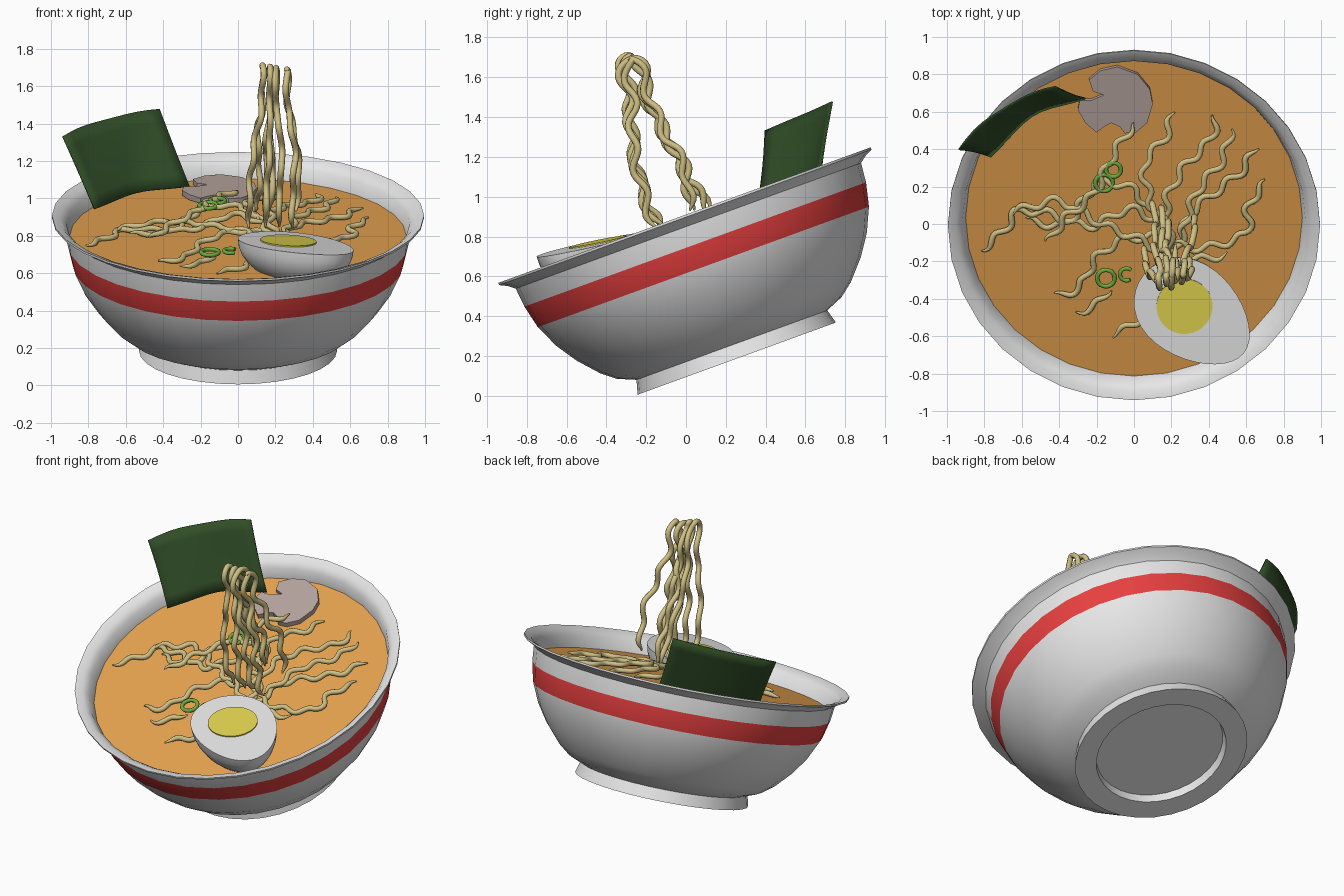
import bpy, bmesh, math
from mathutils import Vector, Matrix

cube = bpy.data.objects.get("Cube")
if cube:
    bpy.data.objects.remove(cube)

# The whole bowl leans forward around its foot
TILT = Matrix.Translation((0, 0.255, 0.187)) @ Matrix.Rotation(math.radians(20), 4, 'X')
SOUP = 0.65


def material(name, r, g, b):
    m = bpy.data.materials.new(name)
    m.use_nodes = True
    m.diffuse_color = (r, g, b, 1)
    node = next(n for n in m.node_tree.nodes if n.type == 'BSDF_PRINCIPLED')
    node.inputs["Base Color"].default_value = (r, g, b, 1)
    return m


white = material("white", .8, .8, .8)
red = material("red", .8, .05, .05)
broth = material("broth_orange", .8, .37, .08)
yellow = material("yolk_yellow", .76, .66, .08)
dark_green = material("seaweed_green", .03, .075, .02)
noodle_tan = material("noodle_tan", .62, .52, .23)
mushroom_pink = material("mushroom_beige", .48, .38, .35)
fresh_green = material("onion_green", .16, .42, .05)


def finish(name, bm, mats, matrix=TILT, angle=40):
    bmesh.ops.recalc_face_normals(bm, faces=bm.faces)
    me = bpy.data.meshes.new(name)
    bm.to_mesh(me)
    bm.free()
    for m in mats:
        me.materials.append(m)
    ob = bpy.data.objects.new(name, me)
    bpy.context.collection.objects.link(ob)
    ob.matrix_world = matrix
    bpy.ops.object.select_all(action='DESELECT')
    ob.select_set(True)
    bpy.context.view_layer.objects.active = ob
    bpy.ops.object.shade_smooth_by_angle(angle=math.radians(angle))
    return ob


def lathe(profile, steps=32):
    bm = bmesh.new()
    verts = [bm.verts.new((r, 0, z)) for r, z in profile]
    edges = [bm.edges.new(p) for p in zip(verts, verts[1:])]
    bmesh.ops.spin(bm, geom=verts + edges, cent=(0, 0, 0), axis=(0, 0, 1),
                   angle=math.tau, steps=steps)
    bmesh.ops.remove_doubles(bm, verts=bm.verts, dist=1e-4)
    return bm


def on_soup(x, y, lift):
    """Tilted-frame position of a point seen at x, y from above."""
    h = SOUP + lift
    return Vector((x, (y - .255 + .342 * h) / .94, h))


# Bowl: underside recess, foot, wall, rim and lining in one profile
bm = lathe([(0, .05), (.39, .05), (.40, 0), (.53, 0), (.51, .072), (.60, .11),
            (.67, .165), (.76, .266), (.83, .37), (.885, .49), (.913, .61),
            (.923, .71), (.955, .735), (.995, .755), (.995, .767), (.95, .752),
            (.918, .72), (.90, .65), (.86, .48), (.73, .28), (.5, .12), (0, .10)])
for f in bm.faces:
    c = f.calc_center_median()
    band = .49 < c.z < .61 and Vector((c.x, c.y)).length > .885
    f.material_index = int(band)
finish("bowl", bm, [white, red])

# Soup surface
bm = bmesh.new()
bmesh.ops.create_circle(bm, cap_ends=True, segments=32, radius=.905,
                        matrix=Matrix.Translation((0, 0, SOUP)))
finish("soup", bm, [broth])

# Half egg, blunt at one end, with its own lean
n = Vector((.05, -.2, 1)).normalized()
long_axis = Vector((.77, -.64, 0))
long_axis = (long_axis - n * long_axis.dot(n)).normalized()
EGG = Matrix((long_axis, n.cross(long_axis), n)).transposed().to_4x4()
EGG.translation = (.32, -.48, .759)
arc = [(math.cos(i * math.pi / 16), -math.sin(i * math.pi / 16)) for i in range(9)]
bm = lathe([(0, 0)] + arc, 36)
for v in bm.verts:
    x = v.co.x
    v.co = (.345 * x, .25 * v.co.y * (1 - .16 * x), .22 * v.co.z)
finish("egg_white", bm, [white], EGG)
bm = bmesh.new()
bmesh.ops.create_cone(bm, cap_ends=True, segments=32, radius1=.15, radius2=.15,
                      depth=.008, matrix=Matrix.Translation((-.065, 0, .003)))
finish("egg_yolk", bm, [yellow], EGG)

# Curved seaweed sheet stretched between four corners
A, B, C, D = map(Vector, [(-.94, .40, 1.33), (-.42, .735, 1.475),
                          (-.26, .68, 1.065), (-.77, .36, .94)])
bulge = Vector((-.035, .05, .02))
NU, NV = 10, 6
bm = bmesh.new()
grid = []
for j in range(NV + 1):
    v = j / NV
    row = []
    for i in range(NU + 1):
        u = i / NU
        p = A.lerp(B, u).lerp(D.lerp(C, u), v) + bulge * math.sin(math.pi * u)
        p += Vector((0, .008, .004)) * math.sin(9 * u + 3 * v)
        row.append(bm.verts.new(p))
    grid.append(row)
for r0, r1 in zip(grid, grid[1:]):
    for i in range(NU):
        bm.faces.new((r0[i], r0[i + 1], r1[i + 1], r1[i]))
sheet = finish("seaweed_sheet", bm, [dark_green], Matrix())
sheet.modifiers.new("thickness", 'SOLIDIFY').thickness = .008

# Mushroom slice: cap with a notch and a stem
outline = [(-.24, .78), (-.18, .83), (-.09, .85), (.02, .81), (.085, .73), (.10, .65),
           (.07, .55), (.01, .50), (-.05, .495), (-.075, .53), (-.12, .55), (-.16, .53),
           (-.20, .50), (-.26, .55), (-.30, .62), (-.29, .67), (-.23, .67), (-.16, .70),
           (-.22, .72)]
bm = bmesh.new()
face = bm.faces.new([bm.verts.new(on_soup(x, y, .005)) for x, y in outline])
top = bmesh.ops.extrude_face_region(bm, geom=[face])["geom"]
bmesh.ops.translate(bm, vec=(0, 0, .03),
                    verts=[g for g in top if isinstance(g, bmesh.types.BMVert)])
finish("mushroom_slice", bm, [mushroom_pink])


def tubes(name, paths, radius, mat, matrix, closed=False, taper=True):
    cu = bpy.data.curves.new(name, 'CURVE')
    cu.dimensions = '3D'
    cu.bevel_depth, cu.bevel_resolution, cu.use_fill_caps = radius, 2, True
    for path in paths:
        sp = cu.splines.new('POLY')
        sp.points.add(len(path) - 1)
        for i, (pt, co) in enumerate(zip(sp.points, path)):
            pt.co = (*co, 1)
            end = min(i, len(path) - 1 - i)
            pt.radius = min(1, .3 + .2 * end) if taper else 1
        sp.use_cyclic_u = closed
        sp.use_smooth = True
    cu.materials.append(mat)
    ob = bpy.data.objects.new(name, cu)
    bpy.context.collection.objects.link(ob)
    ob.matrix_world = matrix
    bpy.ops.object.select_all(action='DESELECT')
    ob.select_set(True)
    bpy.context.view_layer.objects.active = ob
    bpy.ops.object.convert(target='MESH')


def wavy(points, up, amp, wave, phase):
    """Even samples along a rounded path with a sideways ripple."""
    pts = []
    for a, b in zip(points, points[1:]):
        count = max(2, round((b - a).length / .018))
        pts += [a.lerp(b, i / count) for i in range(count)]
    pts.append(points[-1])
    for _ in range(12):
        pts = [pts[0]] + [(a + b + c) / 3 for a, b, c in zip(pts, pts[1:], pts[2:])] + [pts[-1]]
    out, run = [], phase
    for i, p in enumerate(pts):
        d = pts[min(i + 1, len(pts) - 1)] - pts[max(i - 1, 0)]
        run += d.length / 2
        out.append(p + d.cross(up).normalized() * amp * math.sin(math.tau * run / wave))
    return out


# Loose noodles on the soup, heaped up towards the middle
loose = [
    [(-.82, -.14), (-.68, -.03), (-.64, .08), (-.45, .06), (-.24, -.03), (-.02, .1), (.15, .0)],
    [(-.66, .06), (-.4, .14), (-.18, 0), (.08, -.1), (.2, -.2)],
    [(-.46, -.1), (-.38, .03), (-.22, .14), (-.12, .36), (0, .54)],
    [(.21, .6), (.17, .45), (.04, .34), (.08, .13), (.2, -.14)],
    [(.44, .58), (.42, .45), (.27, .32), (.16, .12), (.21, -.2)],
    [(.52, .51), (.48, .34), (.33, .18), (.25, -.08)],
    [(.65, .41), (.59, .29), (.46, .19), (.3, .07), (.21, -.2)],
    [(.71, .23), (.6, .1), (.62, -.06), (.36, -.14), (.2, -.1)],
    [(.5, -.16), (.37, -.19), (.2, -.2)],
    [(-.42, -.39), (-.27, -.34), (-.23, -.2), (-.08, -.08), (.16, -.06)],
    [(-.31, -.47), (-.18, -.44), (-.14, -.35)],
    [(-.12, -.59), (.0, -.55), (.08, -.43)],
    [(-.58, .02), (-.36, -.02), (-.2, .24), (.0, .2), (.12, .02)],
]
paths = []
for k, strand in enumerate(loose):
    pts = []
    for x, y in strand:
        heap = .09 * math.exp(-(x * x + (y - .17) ** 2) / .1)
        pts.append(on_soup(x, y, .015 + heap + .008 * (k % 3)))
    paths.append(wavy(pts, Vector((0, 0, 1)), .022, .17, k * .05))
tubes("loose_noodles", paths, .016, noodle_tan, TILT)

# Lifted noodles: hairpin loops hanging from one point
paths = []
for k, (top_x, front_x, back_x) in enumerate([(.13, .06, .1), (.17, .15, .17),
                                              (.20, .22, .14), (.26, .29, .31)]):
    s = .025 * (k % 2)
    pts = [(front_x, -.13 - s, .84), (front_x, -.22, 1.03), (front_x + .02, -.27, 1.25),
           (top_x, -.29 + s, 1.5), (top_x, -.335 + s, 1.67), (top_x, -.28, 1.745),
           (top_x + .01, -.21 - s, 1.67), (top_x, -.21 + s, 1.5), (back_x, -.11, 1.32),
           (back_x + .02, -.02 + s, 1.14), (back_x, .12 - 4 * s, .93)]
    paths.append(wavy([Vector(p) for p in pts], Vector((1, .35 - .2 * k, 0)), .024, .23, .03 * k))
tubes("lifted_noodles", paths, .017, noodle_tan, Matrix())

# Spring onion rings, one of them cut open
rings = []
for x, y, r, lift in [(-.16, .22, .047, .09), (-.11, .29, .04, .09), (-.15, -.29, .047, .03)]:
    c = on_soup(x, y, lift)
    rings.append([c + Vector((r * math.cos(t * math.tau / 20), r * math.sin(t * math.tau / 20), 0))
                  for t in range(20)])
tubes("onion_rings", rings, .012, fresh_green, TILT, closed=True, taper=False)
c = on_soup(-.04, -.27, .03)
part = [c + Vector((.035 * math.cos(.8 + t * .3), .035 * math.sin(.8 + t * .3), 0)) for t in range(16)]
tubes("open_onion_ring", [part], .011, fresh_green, TILT, taper=False)
